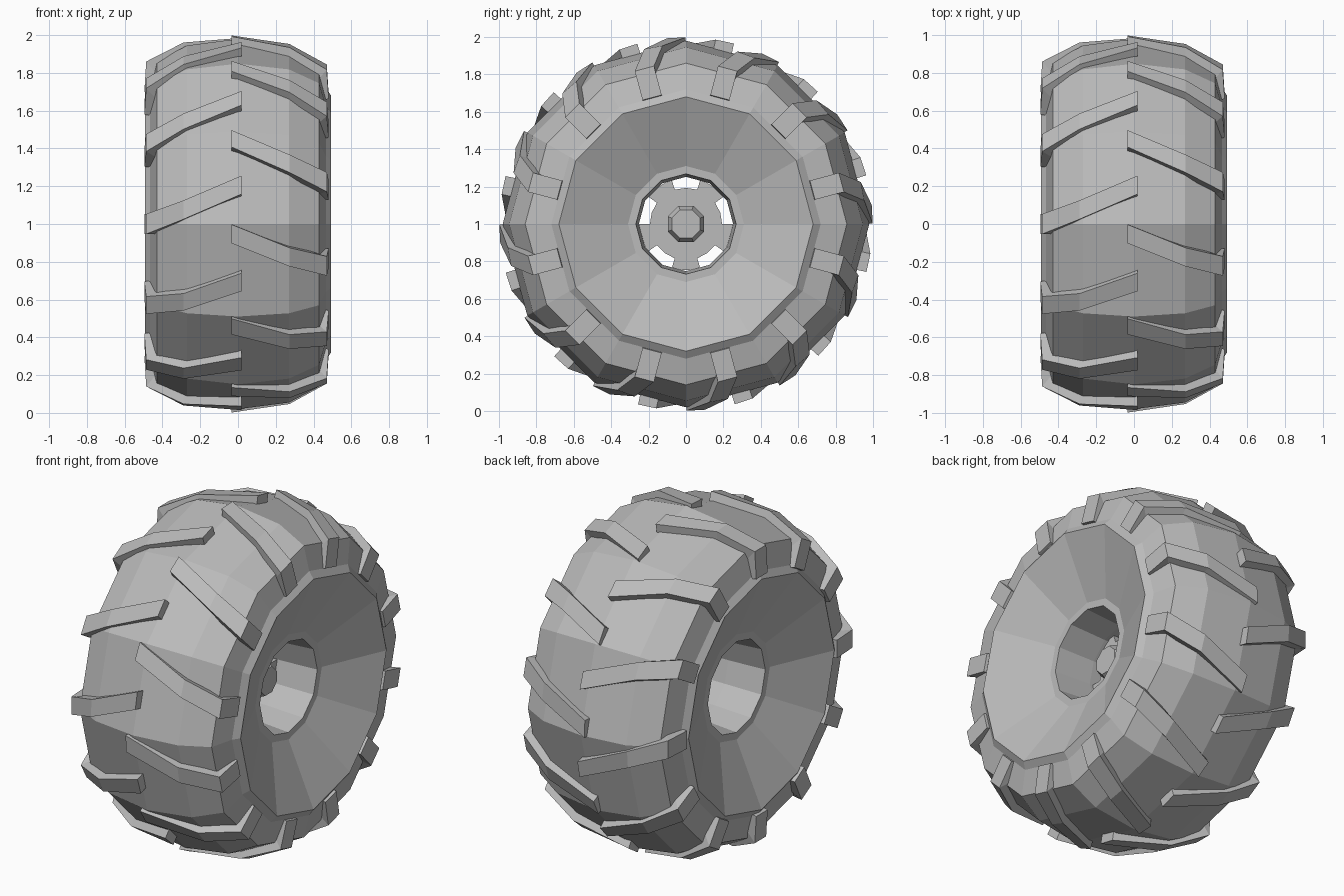
import bpy, bmesh
from math import sin, cos, radians, tau

if "Cube" in bpy.data.objects:
    bpy.data.objects.remove(bpy.data.objects["Cube"])

GREY = (0.5, 0.5, 0.5, 1)
mat = bpy.data.materials.new("plain grey")
mat.use_nodes = True
mat.diffuse_color = GREY
mat.node_tree.nodes["Principled BSDF"].inputs["Base Color"].default_value = GREY


def finish(name, bm):
    bmesh.ops.remove_doubles(bm, verts=bm.verts, dist=0.0001)
    mesh = bpy.data.meshes.new(name)
    bm.to_mesh(mesh)
    bm.free()
    mesh.materials.append(mat)
    obj = bpy.data.objects.new(name, mesh)
    obj.location.z = 1
    bpy.context.collection.objects.link(obj)


def lathe(name, profile, sides, turn=0):
    """Spin (x, radius) points around the wheel axle."""
    bm = bmesh.new()
    rows = []
    for x, r in profile:
        angles = [turn + tau * i / sides for i in range(sides)]
        rows.append([bm.verts.new((x, r * cos(a), r * sin(a))) for a in angles])
    for p, q in zip(rows, rows[1:]):
        for i in range(sides):
            j = (i + 1) % sides
            if p[i].co.yz.length < 0.001:
                bm.faces.new((p[i], q[j], q[i]))
            elif q[i].co.yz.length < 0.001:
                bm.faces.new((p[i], p[j], q[i]))
            else:
                bm.faces.new((p[i], p[j], q[j], q[i]))
    finish(name, bm)


def sweep(bm, sections):
    """Skin a bar through four-cornered sections and cap its ends."""
    rows = [[bm.verts.new(c) for c in s] for s in sections]
    for p, q in zip(rows, rows[1:]):
        for i in range(4):
            j = (i + 1) % 4
            bm.faces.new((p[i], p[j], q[j], q[i]))
    bm.faces.new(rows[0][::-1])
    bm.faces.new(rows[-1])


# Tyre carcass: outer half of the cross-section, mirrored across the middle
half = [(0.493, 0.68), (0.465, 0.72), (0.43, 0.86), (0.27, 0.945)]
tyre_profile = [(-x, r) for x, r in half] + [(0, 0.98)] + half[::-1]
lathe("tyre", tyre_profile, 12)

# Rim: dished faces with a flat lip, joined by the centre tube
dish = [(0.493, 0.68), (0.33, 0.31), (0.33, 0.268), (0.1, 0.252)]
lathe("rim", dish + [(-x, r) for x, r in dish[::-1]], 12)

# Tread lugs: base x, top x, base radius, top radius, angle, half width
LUG = [(-0.027, -0.027, 0.89, 0.997, -3, 0.05),
       (0.28, 0.28, 0.86, 0.96, -10.5, 0.05),
       (0.41, 0.478, 0.78, 0.86, -15, 0.053),
       (0.44, 0.488, 0.69, 0.70, -15, 0.053)]
SHIFT = -0.008


def lug_sections(side, start):
    for base_x, top_x, low, high, angle, width in LUG:
        a = radians(start + angle)
        yield [(side * x + SHIFT, -r * cos(a) + w * sin(a), r * sin(a) + w * cos(a))
               for x, r, w in ((base_x, low, -width), (base_x, low, width),
                               (top_x, high, width), (top_x, high, -width))]


for side, offset, name in ((1, 0, "left_tread_lugs"), (-1, 15, "right_tread_lugs")):
    bm = bmesh.new()
    for i in range(12):
        sweep(bm, lug_sections(side, offset + 30 * i))
    bmesh.ops.recalc_face_normals(bm, faces=bm.faces)
    finish(name, bm)

# Hub plate and the raised, tapered axle cap
BACK, FRONT = 0.03, 0.08
lathe("hub_plate", [(BACK, 0), (BACK, 0.193), (FRONT, 0.193), (FRONT, 0)], 20)
lathe("axle_cap", [(FRONT, 0.105), (0.15, 0.105), (0.2, 0.082), (0.2, 0)], 8, tau / 16)

# Five short webs tie the hub plate to the tube, leaving five slots between
bm = bmesh.new()
for k in range(5):
    ends = []
    for a in (radians(36 + 72 * k), radians(72 + 72 * k)):
        ends.append([(x, r * cos(a), r * sin(a)) for x, r in
                     ((BACK, 0.185), (FRONT, 0.185), (FRONT, 0.258), (BACK, 0.258))])
    sweep(bm, ends)
bmesh.ops.recalc_face_normals(bm, faces=bm.faces)
finish("hub_webs", bm)
